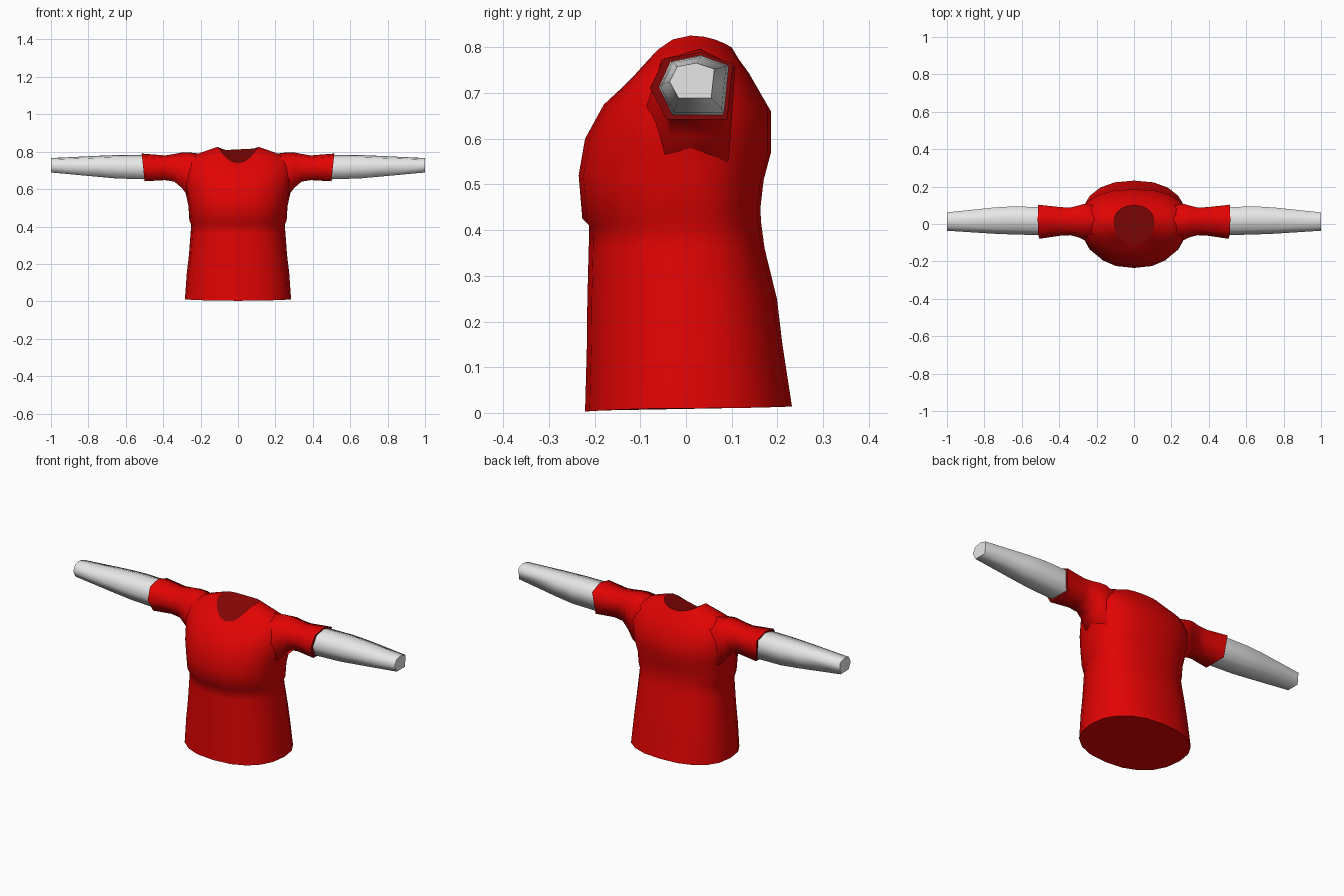
import bpy, bmesh, math

if "Cube" in bpy.data.objects:
    bpy.data.objects.remove(bpy.data.objects["Cube"])


def material(name, rgb):
    m = bpy.data.materials.new(name)
    m.diffuse_color = (*rgb, 1)
    m.use_nodes = True
    m.node_tree.nodes["Principled BSDF"].inputs["Base Color"].default_value = m.diffuse_color
    return m


RED = material("shirt red", (0.76, 0.001, 0.001))
DARK = material("dark red opening", (0.25, 0.002, 0.002))
WHITE = material("sleeve white", (0.82, 0.82, 0.82))


def loft(name, rings, mats, start=None, end=None):
    """Skin equal-length rings smoothly; start/end give the flat cap's material slot."""
    bm = bmesh.new()
    loops = [[bm.verts.new(p) for p in r] for r in rings]
    n = len(loops[0])
    for a, b in zip(loops, loops[1:]):
        for i in range(n):
            j = (i + 1) % n
            bm.faces.new((a[i], a[j], b[j], b[i])).smooth = True
    for slot, loop in ((start, loops[0]), (end, loops[-1])):
        if slot is not None:
            cap = bm.faces.new(loop)
            cap.material_index = slot
            for e in cap.edges:
                e.smooth = False
    bmesh.ops.recalc_face_normals(bm, faces=bm.faces)
    me = bpy.data.meshes.new(name)
    bm.to_mesh(me)
    bm.free()
    ob = bpy.data.objects.new(name, me)
    bpy.context.collection.objects.link(ob)
    for m in mats:
        me.materials.append(m)
    return ob


def spow(v, e):
    return math.copysign(abs(v) ** e, v)


def body_ring(hw, yf, yb, zf, zs, zb, e=0.86, n=20):
    """Rounded ring with its own height at front, side and back."""
    pts = []
    mid = 0.01
    for i in range(n):
        a = 2 * math.pi * i / n
        c, s = math.cos(a), math.sin(a)
        y = mid + spow(s, e) * ((yb - mid) if s > 0 else (mid - yf))
        z = zs + ((zb if s > 0 else zf) - zs) * s * s
        pts.append((hw * spow(c, e), y, z))
    return pts


# Shirt body: hem, waist step, chest, shoulders, neckline
body = [
    (0.284, -0.221, 0.232, 0.003, 0.010, 0.014),
    (0.274, -0.217, 0.211, 0.15, 0.15, 0.15),
    (0.262, -0.216, 0.199, 0.25, 0.25, 0.25),
    (0.254, -0.213, 0.172, 0.36, 0.36, 0.36),
    (0.250, -0.212, 0.164, 0.41, 0.41, 0.42),
    (0.260, -0.227, 0.163, 0.425, 0.43, 0.45),
    (0.265, -0.235, 0.170, 0.52, 0.51, 0.51),
    (0.280, -0.221, 0.186, 0.60, 0.58, 0.57),
    (0.295, -0.180, 0.186, 0.675, 0.68, 0.66),
    (0.275, -0.142, 0.137, 0.71, 0.765, 0.745),
    (0.190, -0.124, 0.115, 0.727, 0.798, 0.775),
    (0.110, -0.108, 0.100, 0.738, 0.826, 0.80),
]
loft("shirt_body", [body_ring(*r, e=0.86 if k < 9 else 0.95) for k, r in enumerate(body)],
     [RED, DARK], start=0, end=1)

# Six-sided sleeve section in unit (y, z)
SECTION = [(0, 0.47), (0.17, 0.9), (0.6, 1), (1, 0.83), (0.93, 0), (0.2, 0)]


def sleeve_ring(side, x, y0, y1, z0, z1, slant=0.0):
    return [(side * (x + slant * (v - 0.5)), y0 + (y1 - y0) * u, z0 + (z1 - z0) * v)
            for u, v in SECTION]


short = [
    (0.21, -0.090, 0.098, 0.520, 0.790),
    (0.265, -0.086, 0.108, 0.560, 0.797),
    (0.30, -0.070, 0.098, 0.606, 0.796),
    (0.34, -0.060, 0.088, 0.640, 0.788),
    (0.39, -0.062, 0.090, 0.648, 0.780),
    (0.507, -0.079, 0.103, 0.642, 0.790, 0.016),
]
arm = [
    (0.48, -0.060, 0.090, 0.652, 0.782),
    (0.65, -0.056, 0.094, 0.657, 0.782),
    (0.75, -0.052, 0.088, 0.666, 0.778),
    (1.00, -0.036, 0.062, 0.689, 0.766),
]
for side, tag in ((-1, "left"), (1, "right")):
    loft(f"short_sleeve_{tag}", [sleeve_ring(side, *r) for r in short],
         [RED, DARK], end=1)
    loft(f"long_sleeve_{tag}", [sleeve_ring(side, *r) for r in arm], [WHITE], start=0, end=0)
